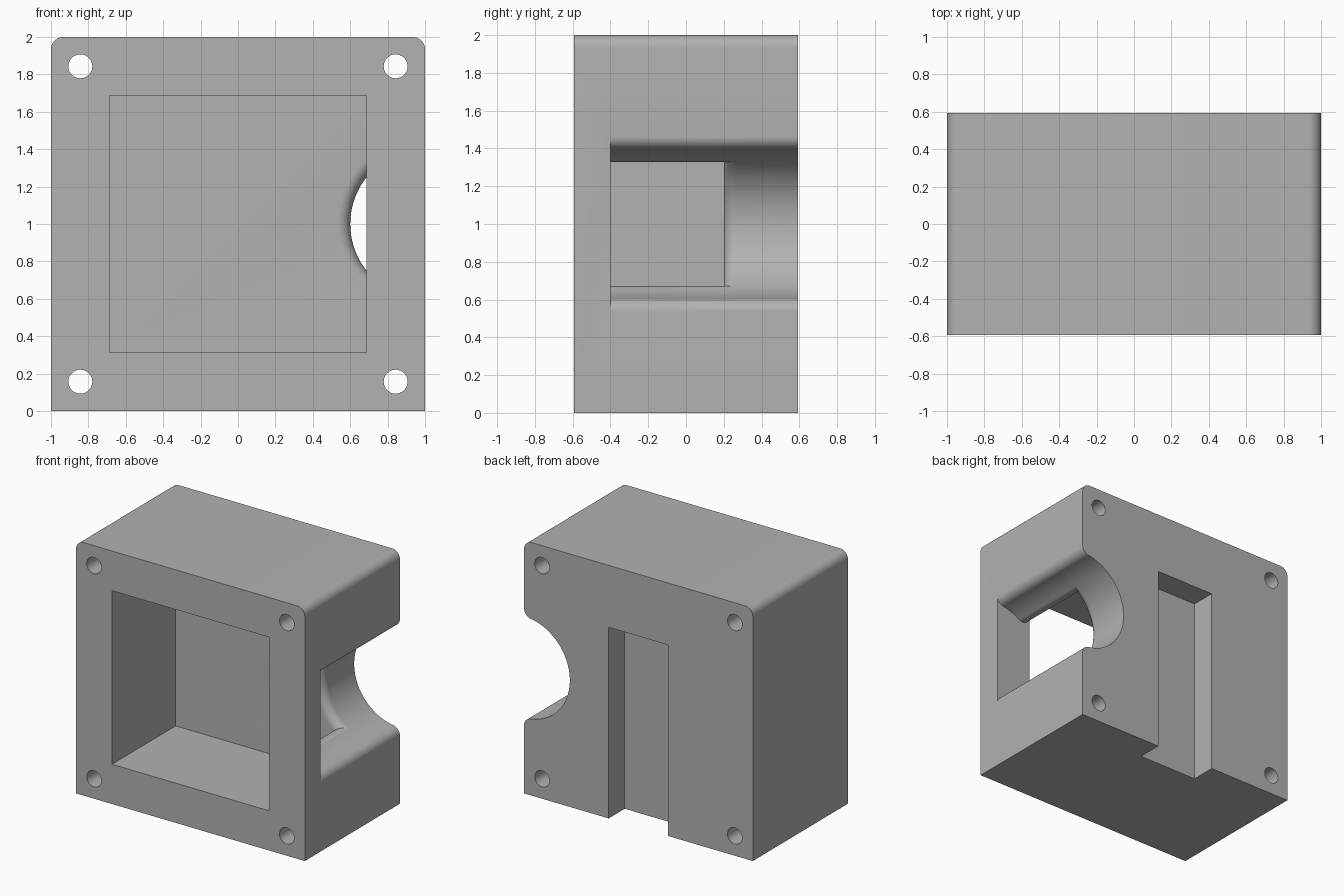
import bpy, bmesh
from math import sin, cos, pi, sqrt, atan2, hypot

cube = bpy.data.objects.get("Cube")
if cube:
    bpy.data.objects.remove(cube)

D = 0.594      # half depth
F = 0.067      # edge rounding
R = 0.40       # side notch radius
FLOOR = 0.20   # inner back of the pocket

grey = bpy.data.materials.new("plain grey")
grey.use_nodes = True
GREY = (0.445, 0.445, 0.445, 1)
grey.diffuse_color = GREY
grey.node_tree.nodes["Principled BSDF"].inputs["Base Color"].default_value = GREY


def finish(name, bm):
    bmesh.ops.recalc_face_normals(bm, faces=bm.faces)
    mesh = bpy.data.meshes.new(name)
    bm.to_mesh(mesh)
    bm.free()
    mesh.materials.append(grey)
    ob = bpy.data.objects.new(name, mesh)
    bpy.context.collection.objects.link(ob)
    return ob


def prism(name, outline, y0, y1):
    """Extrude an (x, z) outline along y."""
    bm = bmesh.new()
    face = bm.faces.new([bm.verts.new((x, y0, z)) for x, z in outline])
    out = bmesh.ops.extrude_face_region(bm, geom=[face])
    for v in out["geom"]:
        if isinstance(v, bmesh.types.BMVert):
            v.co.y = y1
    return finish(name, bm)


def lathe(name, profile, cx, cz, steps=128):
    """Revolve a (radius, y) profile about a y axis, with capped ends."""
    bm = bmesh.new()
    rings = [[bm.verts.new((cx + r * cos(2 * pi * i / steps), y,
                            cz + r * sin(2 * pi * i / steps)))
              for i in range(steps)] for r, y in profile]
    for a, b in zip(rings, rings[1:]):
        for i in range(steps):
            j = (i + 1) % steps
            bm.faces.new((a[i], a[j], b[j], b[i]))
    bm.faces.new(rings[0])
    bm.faces.new(rings[-1])
    return finish(name, bm)


def arc(cx, cz, r, a0, a1, n=12):
    return [(cx + r * cos(a0 + (a1 - a0) * i / n),
             cz + r * sin(a0 + (a1 - a0) * i / n)) for i in range(n + 1)]


def box(x0, x1, z0, z1):
    return [(x0, z0), (x1, z0), (x1, z1), (x0, z1)]


def mirrored(half):
    """Close an upper half outline about z = 1."""
    return [(x, 1 + z) for x, z in half] + [(x, 1 - z) for x, z in reversed(half)]


def boolean(ob, cutter, operation="DIFFERENCE"):
    mod = ob.modifiers.new(cutter.name, "BOOLEAN")
    mod.operation, mod.solver, mod.object = operation, "EXACT", cutter
    bpy.context.view_layer.objects.active = ob
    bpy.ops.object.modifier_apply(modifier=mod.name)
    bpy.data.objects.remove(cutter)


# Housing block with two rounded top corners
housing = prism("housing", [(-1, 0), (1, 0)]
                + arc(1 - F, 2 - F, F, 0, pi / 2)
                + arc(F - 1, 2 - F, F, pi / 2, pi), -D, D)

# Front pocket and rear channel that is open at the bottom
P = 0.686
boolean(housing, prism("pocket", box(-P, P, 1 - P, 1 + P), -D - 0.1, FLOOR))
boolean(housing, prism("channel", box(-0.26, 0.26, -0.1, 1.51), D - 0.2, D + 0.1))

# Side notch outline: rounded inner rim, main arc, rounded outer lip
tip_x = P + F
tip_z = sqrt((R + F) ** 2 - (1 - tip_x) ** 2)
lip_z = sqrt((R + F) ** 2 - F ** 2)
tip_angle = atan2(tip_z, tip_x - 1)
lip_angle = atan2(lip_z, -F)
lip = arc(1 - F, lip_z, F, lip_angle - pi, 0) + [(1.1, lip_z)]
half = ([(0.4, 0.58), (P, 0.58)]
        + arc(tip_x, tip_z, F, pi, tip_angle + pi, 20)
        + arc(1, 0, R, tip_angle, lip_angle, 16)[1:-1] + lip)
notch = prism("notch", mirrored(half), -0.5, D + 0.2)

# Round bore that flares where it meets the pocket floor
flare = [(R + F - F * sin(a * pi / 20), FLOOR + F - F * cos(a * pi / 20))
         for a in range(11)]
bore = lathe("bore", [(0.6, -0.4), (0.6, FLOOR - 0.001)] + flare
             + [(R, D + 0.1)], 1, 1)
boolean(notch, bore, "INTERSECT")
boolean(housing, notch)
boolean(housing, prism("outer_lip", mirrored(lip), 0.1, D + 0.1))

# Four through holes for screws
for x in (-0.843, 0.843):
    for z in (0.157, 1.843):
        boolean(housing, lathe("screw_hole", [(0.064, -1), (0.064, 1)], x, z, 48))

# Smooth the rounded surfaces, keep the edges crisp
bpy.ops.object.select_all(action="DESELECT")
housing.select_set(True)
bpy.context.view_layer.objects.active = housing
bpy.ops.object.shade_smooth_by_angle(angle=pi / 6)
